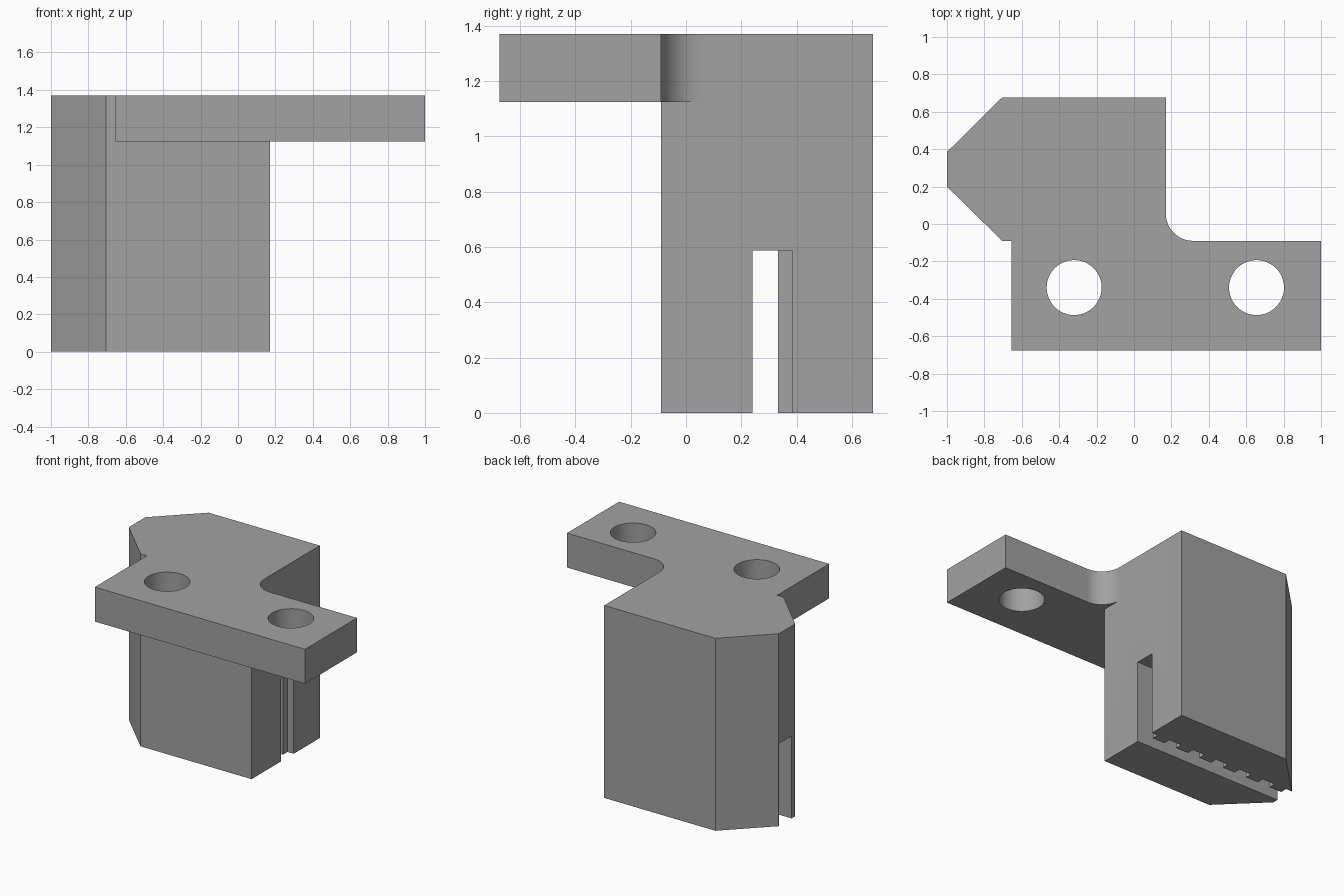
import bpy, bmesh, math

if "Cube" in bpy.data.objects:
    bpy.data.objects.remove(bpy.data.objects["Cube"])

TOP = 1.37
FLANGE_Z = 1.125
FRONT = -0.09      # front face of the block, back face of the flange
SIDE = 0.17        # right face of the block
MM = 0.0976        # pattern unit of the toothed slot

grey = bpy.data.materials.new("grey plastic")
grey.diffuse_color = (0.36, 0.36, 0.36, 1)
grey.use_nodes = True
grey.node_tree.nodes["Principled BSDF"].inputs["Base Color"].default_value = grey.diffuse_color


def prism(name, outline, z0, z1):
    """Extrude an anticlockwise xy outline from z0 up to z1."""
    bm = bmesh.new()
    base = bm.faces.new([bm.verts.new((x, y, z0)) for x, y in outline])
    ext = bmesh.ops.extrude_face_region(bm, geom=[base])["geom"]
    verts = [v for v in ext if isinstance(v, bmesh.types.BMVert)]
    bmesh.ops.translate(bm, verts=verts, vec=(0, 0, z1 - z0))
    bmesh.ops.recalc_face_normals(bm, faces=bm.faces)
    mesh = bpy.data.meshes.new(name)
    bm.to_mesh(mesh)
    bm.free()
    mesh.materials.append(grey)
    obj = bpy.data.objects.new(name, mesh)
    bpy.context.collection.objects.link(obj)
    return obj


def arc(cx, cy, r, a0, a1, n):
    return [(cx + r * math.cos(math.radians(a0 + (a1 - a0) * i / n)),
             cy + r * math.sin(math.radians(a0 + (a1 - a0) * i / n)))
            for i in range(n + 1)]


def combine(target, tool, operation):
    """Apply a boolean and discard the tool."""
    mod = target.modifiers.new(operation, 'BOOLEAN')
    mod.operation, mod.object, mod.solver = operation, tool, 'EXACT'
    bpy.context.view_layer.objects.active = target
    bpy.ops.object.modifier_apply(modifier=mod.name)
    bpy.data.objects.remove(tool)


# Tall block with two chamfered left corners
block = prism("clamp_block", [
    (-1, 0.2), (-0.705, FRONT), (SIDE, FRONT), (SIDE, 0.677),
    (-0.705, 0.677), (-1, 0.385)], 0, TOP)

# Mounting flange, filleted into the right face of the block
r = 0.146
flange = prism("mounting_flange", [
    (-0.655, -0.675), (1, -0.675), (1, FRONT),
    *arc(SIDE + r, FRONT + r, r, 270, 180, 16),
    (0, FRONT + r), (-0.655, FRONT + r)], FLANGE_Z, TOP)
combine(block, flange, 'UNION')

# Screw holes
for x in (-0.32, 0.655):
    hole = prism("hole_cutter", arc(x, -0.34, 0.147, 0, 360, 48)[:-1],
                 FLANGE_Z - 0.2, TOP + 0.2)
    # the left hole sits clear of the block, so both go straight through
    combine(block, hole, 'DIFFERENCE')

# Belt slot: open at the bottom and both ends, six square teeth on its back wall
gap, root, tip = 0.24, 0.383, 0.333
comb = [(-1.2, gap), (SIDE + 0.2, gap), (SIDE + 0.2, root)]
for i in range(6):
    a = SIDE - (0.5 + 2 * i) * MM
    b = a - MM
    comb += [(a, root), (a, tip), (b, tip), (b, root)]
comb.append((-1.2, root))
combine(block, prism("slot_cutter", comb, -0.2, 0.587), 'DIFFERENCE')

# Smooth fillet and holes, sharp edges elsewhere
bpy.ops.object.select_all(action='DESELECT')
block.select_set(True)
bpy.context.view_layer.objects.active = block
bpy.ops.object.shade_smooth_by_angle(angle=math.radians(30))
